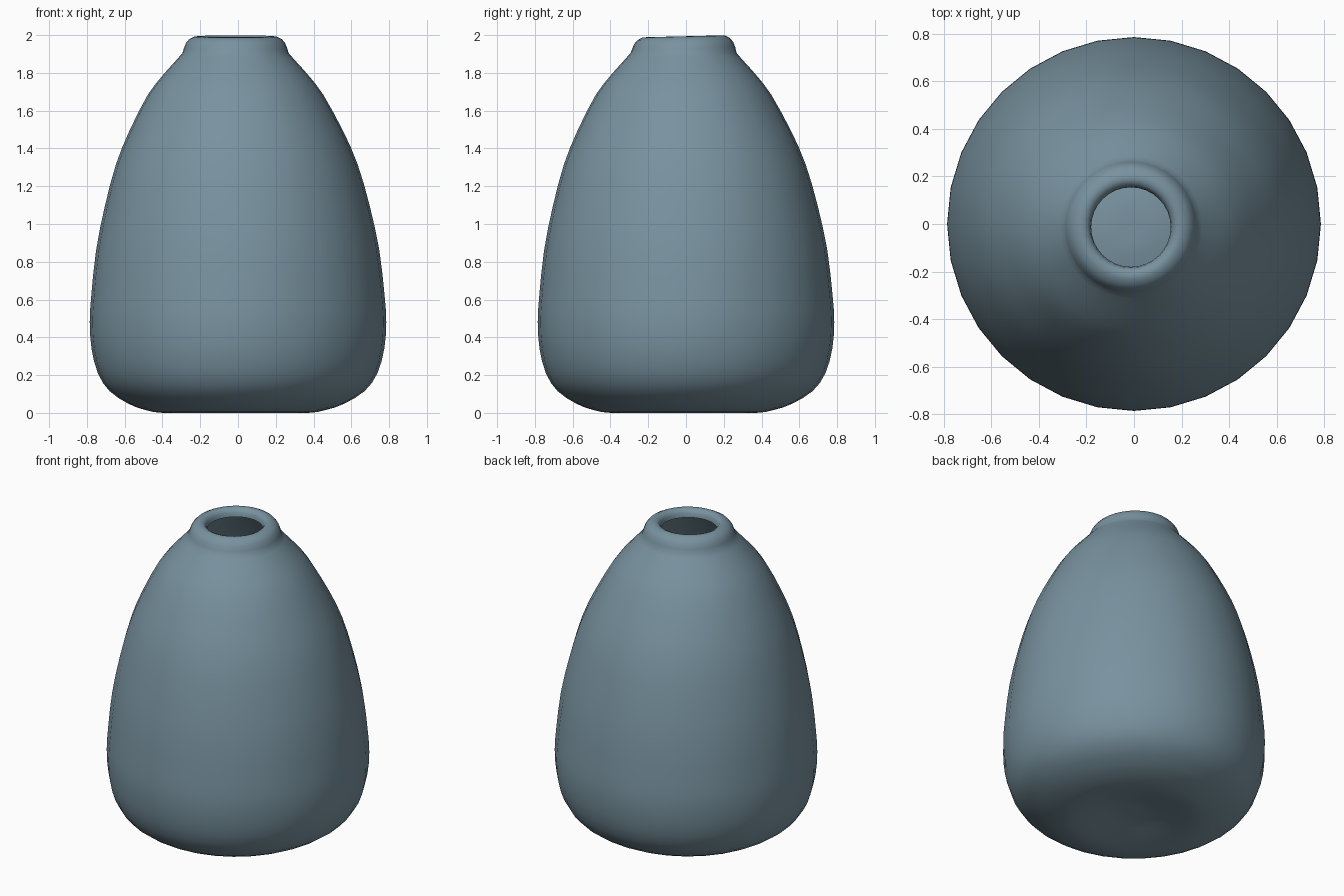
import bpy, bmesh, math
from mathutils import Vector

if "Cube" in bpy.data.objects:
    bpy.data.objects.remove(bpy.data.objects["Cube"])

SEGMENTS = 32

# Profile (radius, height): dimpled underside, belly, shoulder, neck crease
body = [(0.05, 0.049), (0.12, 0.045), (0.25, 0.02), (0.385, 0.0), (0.48, 0.016),
        (0.57, 0.048), (0.675, 0.115), (0.74, 0.21), (0.775, 0.34), (0.785, 0.48),
        (0.777, 0.615), (0.75, 0.86), (0.70, 1.10), (0.64, 1.315), (0.567, 1.49),
        (0.464, 1.685), (0.383, 1.79), (0.325, 1.855), (0.281, 1.905)]
# Rolled lip, from the outside over and into the mouth
lip = [(0.274, 1.925), (0.262, 1.955), (0.245, 1.975), (0.22, 1.988), (0.2, 1.99),
       (0.182, 1.982), (0.171, 1.965), (0.167, 1.94)]


def smooth(points):
    """Add a Catmull-Rom midpoint between neighbouring points."""
    p = [Vector(q) for q in points]
    result = []
    for i in range(len(p) - 1):
        a, d = p[max(i - 1, 0)], p[min(i + 2, len(p) - 1)]
        result += [p[i], (9 * (p[i] + p[i + 1]) - a - d) / 16]
    return result + [p[-1]]


bm = bmesh.new()
rings = []
for r, z in smooth(body) + lip:
    # Hand-thrown look: ends sit slightly off the belly's axis, lip tilts a little
    c = -0.013 * min(1.0, max(0.0, (0.785 - r) / 0.3))
    ring = []
    for i in range(SEGMENTS):
        a = 2 * math.pi * i / SEGMENTS
        y = c + r * math.sin(a)
        tilt = 0.025 * y + 0.004 if z > 1.91 else 0.0
        ring.append(bm.verts.new((c + r * math.cos(a), y, z + tilt)))
    rings.append(ring)
for lower, upper in zip(rings, rings[1:]):
    for i in range(SEGMENTS):
        j = (i + 1) % SEGMENTS
        bm.faces.new((lower[i], lower[j], upper[j], upper[i]))

# Close the middle of the underside; the shell is a single thin wall
bm.faces.new(rings[0][::-1])

mesh = bpy.data.meshes.new("vase")
bm.to_mesh(mesh)
bm.free()
mesh.shade_smooth()

# Blue-grey glaze
glaze = bpy.data.materials.new("glaze")
glaze.diffuse_color = (0.19, 0.29, 0.35, 1)
glaze.use_nodes = True
glaze.node_tree.nodes["Principled BSDF"].inputs["Base Color"].default_value = glaze.diffuse_color
mesh.materials.append(glaze)

vase = bpy.data.objects.new("vase", mesh)
bpy.context.collection.objects.link(vase)
